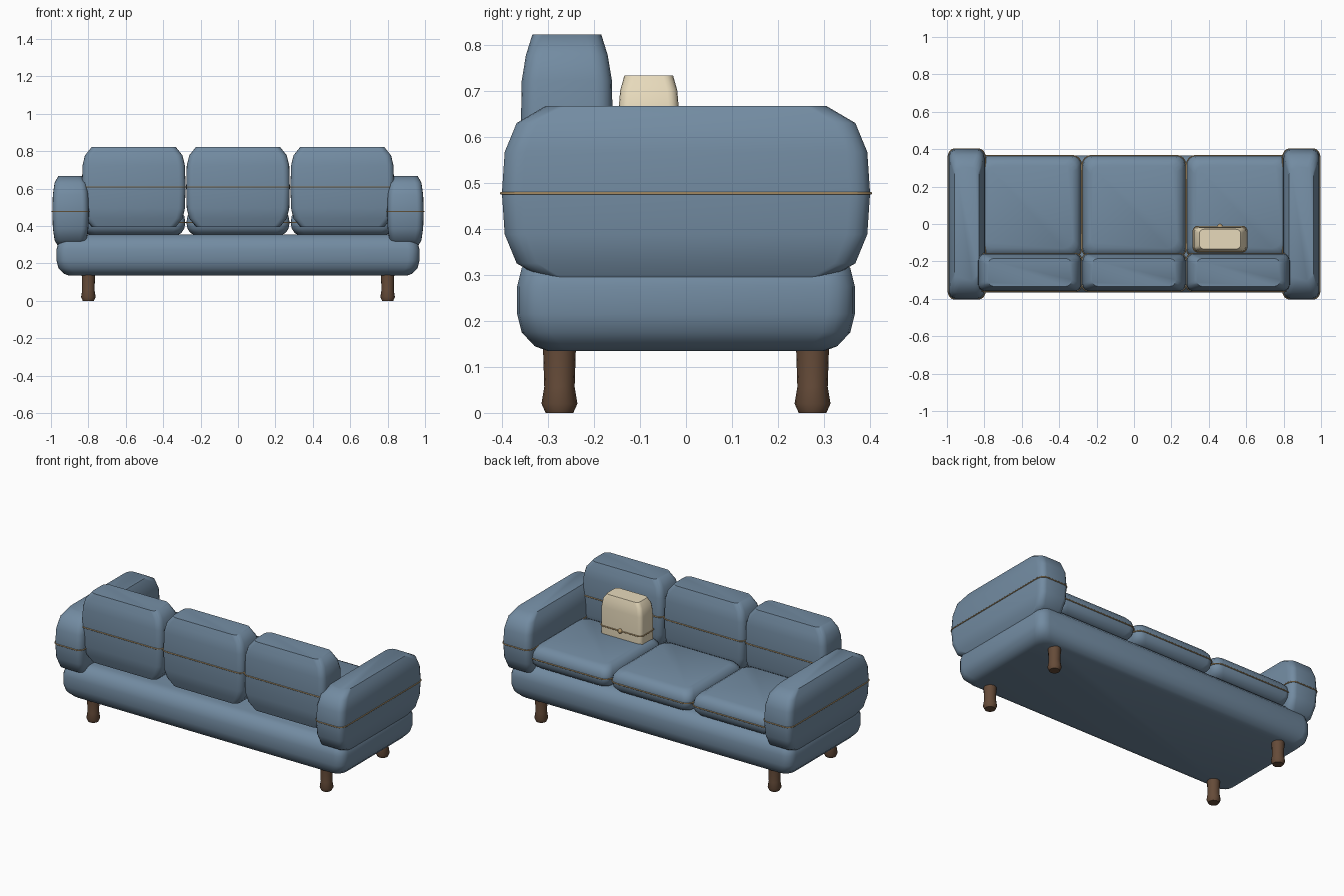
import bpy, bmesh
from math import sin, cos, pi, radians

if "Cube" in bpy.data.objects:
    bpy.data.objects.remove(bpy.data.objects["Cube"])


def material(name, rgb):
    m = bpy.data.materials.new(name)
    m.diffuse_color = (*rgb, 1)
    m.use_nodes = True
    m.node_tree.nodes["Principled BSDF"].inputs["Base Color"].default_value = m.diffuse_color
    return m


BLUE = material("blue_fabric", (0.17, 0.26, 0.36))
CREAM = material("cream_fabric", (0.80, 0.70, 0.50))
TAN = material("tan_piping", (0.48, 0.33, 0.16))
WOOD = material("dark_wood", (0.13, 0.07, 0.04))


def rounded_ring(cx, cy, hx, hy, rx, ry, seg=4):
    pts = []
    for k, (sx, sy) in enumerate([(1, 1), (-1, 1), (-1, -1), (1, -1)]):
        for i in range(seg + 1):
            a = (k + i / seg) * pi / 2
            pts.append((cx + sx * (hx - rx) + rx * cos(a),
                        cy + sy * (hy - ry) + ry * sin(a)))
    return pts


def loft(name, rings, mat, angle=50):
    """Skin a stack of equal rings and cap both ends."""
    bm = bmesh.new()
    rows = [[bm.verts.new(p) for p in r] for r in rings]
    n = len(rows[0])
    for a, b in zip(rows, rows[1:]):
        for i in range(n):
            j = (i + 1) % n
            bm.faces.new((a[i], a[j], b[j], b[i]))
    bm.faces.new(rows[0][::-1])
    bm.faces.new(rows[-1])
    me = bpy.data.meshes.new(name)
    bm.to_mesh(me)
    bm.free()
    me.materials.append(mat)
    ob = bpy.data.objects.new(name, me)
    bpy.context.collection.objects.link(ob)
    bpy.ops.object.select_all(action='DESELECT')
    ob.select_set(True)
    bpy.context.view_layer.objects.active = ob
    bpy.ops.object.shade_smooth_by_angle(angle=radians(angle))
    return ob


def cushion(name, cx, cy, hx, hy, z0, z1, rx, ry, levels, mat, seam=True):
    """Levels are (depth from top or bottom, inset x, inset y)."""
    mid = (z0 + z1) / 2
    stack = [(z0 + d, ix, iy) for d, ix, iy in levels]
    stack += [(mid, 0, 0)]
    stack += [(z1 - d, ix, iy) for d, ix, iy in reversed(levels)]
    rings = [[(x, y, z) for x, y in
              rounded_ring(cx, cy, hx - ix, hy - iy, rx, ry)]
             for z, ix, iy in stack]
    loft(name, rings, mat)
    if seam:
        # piping around the widest line
        cu = bpy.data.curves.new(name + "_piping", 'CURVE')
        cu.dimensions = '3D'
        cu.bevel_depth = 0.0035
        cu.bevel_resolution = 1
        sp = cu.splines.new('POLY')
        pts = rounded_ring(cx, cy, hx + .001, hy + .001, rx, ry)
        sp.points.add(len(pts) - 1)
        for p, (x, y) in zip(sp.points, pts):
            p.co = (x, y, mid, 1)
        sp.use_cyclic_u = True
        cu.materials.append(TAN)
        bpy.context.collection.objects.link(
            bpy.data.objects.new(name + "_piping", cu))


# base
cushion("base", 0, 0, .97, .367, .135, .355, .06, .06,
        [(0, .065, .065), (.01, .038, .038), (.04, .01, .01), (.08, 0, 0)],
        BLUE, seam=False)

# armrests
for side, s in (("left", -1), ("right", 1)):
    cushion(side + "_armrest", s * .895, 0, .098, .40, .288, .667, .035, .045,
            [(0, .032, .095), (.037, .012, .032), (.10, .003, .006)], BLUE)

# seat and back cushions
for side, x in (("left", -.5575), ("middle", 0), ("right", .5575)):
    cushion(side + "_seat_cushion", x, .0925, .276, .2725, .35, .488, .05, .05,
            [(0, .045, .05), (.012, .022, .025), (.035, .006, .006)], BLUE)
    cushion(side + "_back_cushion", x, -.259, .277, .10, .395, .822, .035, .035,
            [(0, .052, .025), (.045, .016, .011), (.10, .003, .002)], BLUE)

# throw pillow with button
cushion("throw_pillow", .46, -.081, .142, .067, .34, .733, .025, .022,
        [(0, .032, .014), (.032, .010, .005), (.08, .002, .001)], CREAM)
bpy.ops.mesh.primitive_uv_sphere_add(segments=16, ring_count=8, radius=.014,
                                     location=(.46, -.012, .5365))
button = bpy.context.object
button.name = "pillow_button"
button.data.materials.append(TAN)
bpy.ops.object.shade_smooth()

# turned legs
leg_profile = [(.030, 0), (.039, .02), (.033, .057), (.036, .15)]
for fx, x in (("left", -.80), ("right", .80)):
    for fy, y in (("back", -.275), ("front", .275)):
        loft(f"{fy}_{fx}_leg",
             [[(x + r * cos(i * pi / 8), y + r * sin(i * pi / 8), z)
               for i in range(16)] for r, z in leg_profile], WOOD)
